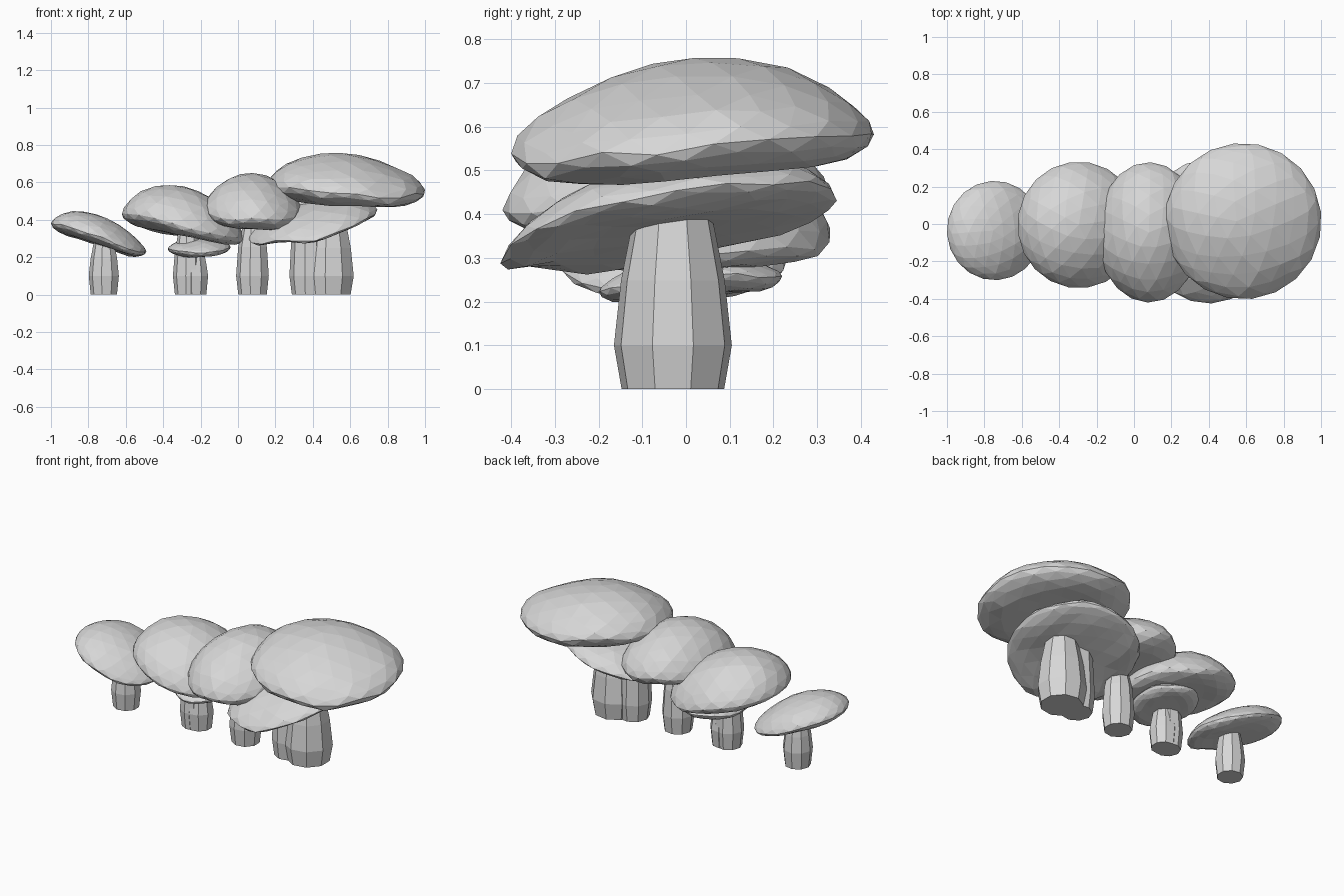
import bpy, bmesh, math
from mathutils import Matrix, noise, Vector

if "Cube" in bpy.data.objects:
    bpy.data.objects.remove(bpy.data.objects["Cube"])

grey = bpy.data.materials.new("pale_grey")
grey.diffuse_color = (0.68, 0.68, 0.68, 1)
grey.use_nodes = True
grey.node_tree.nodes["Principled BSDF"].inputs["Base Color"].default_value = grey.diffuse_color


def finish(bm, name):
    bmesh.ops.recalc_face_normals(bm, faces=bm.faces)
    me = bpy.data.meshes.new(name)
    bm.to_mesh(me)
    bm.free()
    me.materials.append(grey)
    ob = bpy.data.objects.new(name, me)
    bpy.context.collection.objects.link(ob)
    return ob


def cap(name, x0, x1, y0, y1, rim_z, dome, lip, tilt_x, tilt_y, seed, peak=(0, 0), sag=0.01):
    """Faceted dome with a thin rim and shallow bowl underside, sheared to tilt.
    sag lets the front edge droop."""
    bm = bmesh.new()
    bmesh.ops.create_icosphere(bm, subdivisions=3, radius=1,
                               matrix=Matrix.Rotation(seed * 0.7, 4, 'Z'))
    cx, cy, rx, ry = (x0 + x1) / 2, (y0 + y1) / 2, (x1 - x0) / 2, (y1 - y0) / 2
    xs = [v.co.x for v in bm.verts]
    ys = [v.co.y for v in bm.verts]
    lim = (-min(xs), max(xs), -min(ys), max(ys))
    for v in bm.verts:
        x = v.co.x / lim[v.co.x > 0]
        y = v.co.y / lim[2 + (v.co.y > 0)]
        z = v.co.z
        r2 = min(1, x * x + y * y)
        if z >= 0:
            h = dome * z ** 1.35
            x += peak[0] * z * z
            y += peak[1] * z * z
        else:
            h = -lip * min(1, -z * 1.5)
        wave = 0.04 * rx / 0.4 * noise.noise(Vector((x * 1.8, y * 1.8, seed * 5.3)))
        v.co = (cx + rx * x, cy + ry * y,
                rim_z + h + wave * r2 + tilt_x * rx * x + tilt_y * ry * y
                - sag * max(0, -y) ** 2)
    return finish(bm, name)


def stem(name, x, y, r, top, top_r, sides=9):
    """Faceted stem, swollen a little above the ground."""
    bm = bmesh.new()
    profile = [(0, 0.87 * r), (0.1, r), (0.62 * top, 0.88 * r), (top, top_r)]
    rings = [[bm.verts.new((x + q * math.cos(a), y + q * math.sin(a), z))
              for a in (2 * math.pi * (i + 0.5) / sides for i in range(sides))]
             for z, q in profile]
    for lo, hi in zip(rings, rings[1:]):
        for i in range(sides):
            j = (i + 1) % sides
            bm.faces.new((lo[i], lo[j], hi[j], hi[i]))
    bm.faces.new(rings[0])
    bm.faces.new(rings[-1])
    return finish(bm, name)


# Caps, left to right
cap("left_cap", -1.0, -0.49, -0.30, 0.23, 0.305, 0.12, 0.04, -0.31, -0.04, 1, (-0.03, 0))
cap("second_cap", -0.62, 0.03, -0.34, 0.33, 0.37, 0.21, 0.055, -0.2, -0.03, 2)
cap("low_small_cap", -0.375, -0.04, -0.20, 0.22, 0.25, 0.055, 0.035, 0.03, 0.07, 3)
cap("middle_cap", -0.20, 0.36, -0.42, 0.33, 0.43, 0.22, 0.065, -0.04, 0.04, 4, sag=0.02)
cap("under_large_cap", 0.05, 0.745, -0.425, 0.345, 0.385, 0.125, 0.035, 0.2, 0.14, 5, sag=0.04)
cap("large_cap", 0.165, 1.0, -0.40, 0.43, 0.567, 0.188, 0.07, -0.06, 0.06, 6, (-0.08, 0))

# Stems
stem("left_stem", -0.715, -0.04, 0.083, 0.31, 0.05)
stem("second_stem", -0.265, -0.03, 0.083, 0.36, 0.05)
stem("small_stem", -0.235, -0.03, 0.08, 0.26, 0.05)
stem("middle_stem", 0.08, -0.04, 0.09, 0.41, 0.045)
stem("tall_stem", 0.375, -0.04, 0.1, 0.55, 0.07)
stem("right_stem", 0.49, -0.03, 0.137, 0.40, 0.09)
